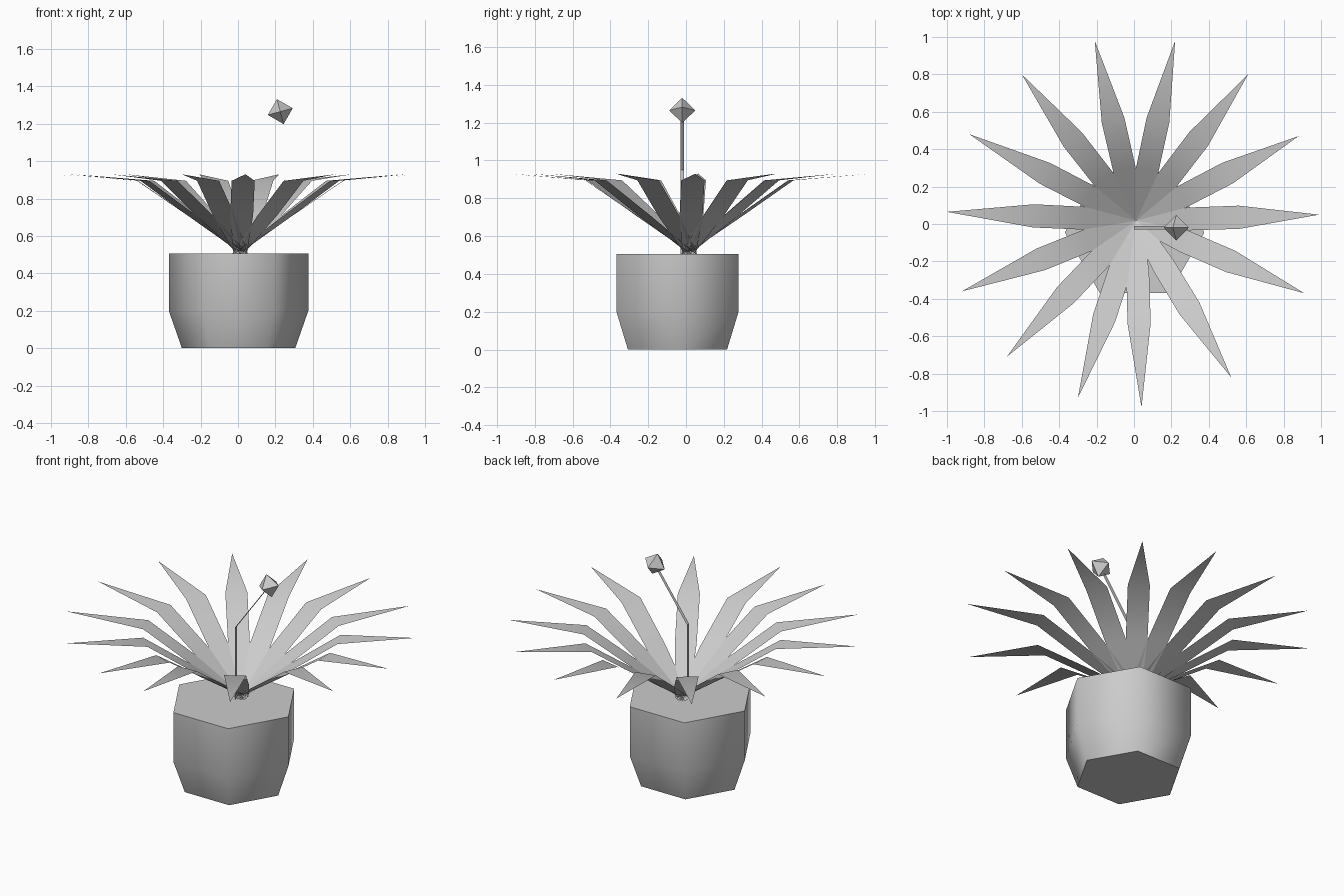
import bpy, bmesh, math
from mathutils import Vector

if "Cube" in bpy.data.objects:
    bpy.data.objects.remove(bpy.data.objects["Cube"])

grey = bpy.data.materials.new("plain grey")
grey.use_nodes = True
grey.diffuse_color = (0.6, 0.6, 0.6, 1)
grey.node_tree.nodes["Principled BSDF"].inputs["Base Color"].default_value = (0.6, 0.6, 0.6, 1)


def add_object(name, bm):
    mesh = bpy.data.meshes.new(name)
    bm.to_mesh(mesh)
    bm.free()
    mesh.materials.append(grey)
    obj = bpy.data.objects.new(name, mesh)
    bpy.context.collection.objects.link(obj)
    return obj


def ribbon(bm, pairs):
    """Flat strip through pairs of edge points."""
    rows = [[bm.verts.new(p) for p in pair] for pair in pairs]
    for (a, b), (c, d) in zip(rows, rows[1:]):
        bm.faces.new((a, b, d, c))
    return rows[-1]


# Six-sided pot: tapered foot, straight wall, closed top
bm = bmesh.new()
rings = []
for radius, z in ((0.303, 0), (0.373, 0.2), (0.373, 0.505)):
    rings.append([bm.verts.new((0.003 + radius * math.cos(i * math.pi / 3),
                                -0.045 + radius * math.sin(i * math.pi / 3), z))
                  for i in range(6)])
for low, high in zip(rings, rings[1:]):
    for i in range(6):
        j = (i + 1) % 6
        bm.faces.new((low[i], low[j], high[j], high[i])).smooth = True
bm.faces.new(rings[0][::-1])
bm.faces.new(rings[-1])
add_object("pot", bm)

# Leaves: rising straight blades that bend level into long points
tips = [(-0.21, 0.98), (0.22, 0.98), (0.61, 0.80), (0.88, 0.47), (0.99, 0.05),
        (0.91, -0.37), (0.52, -0.82), (0.04, -0.98), (-0.30, -0.93),
        (-0.68, -0.71), (-0.92, -0.36), (-1.0, 0.065), (-0.88, 0.48), (-0.60, 0.80)]
blade = ((-0.03, 0.035, 0.5), (0.28, 0.061, 0.71), (0.55, 0.062, 0.895))
base = Vector((0.012, 0.018, 0))
bm = bmesh.new()
for x, y in tips:
    tip = Vector((x, y, 0.93))
    out = Vector((x, y, 0)) - base
    out.normalize()
    side = Vector((-out.y, out.x, 0))
    pairs = []
    for reach, half, z in blade:
        mid = base + out * reach + Vector((0, 0, z))
        pairs.append((mid - side * half, mid + side * half))
    a, b = ribbon(bm, pairs)
    bm.faces.new((a, b, bm.verts.new(tip)))
bmesh.ops.recalc_face_normals(bm, faces=bm.faces)
for face in bm.faces:
    if face.normal.z < 0:
        face.normal_flip()
    face.smooth = True
add_object("leaves", bm)

# Flower stalk: thin flat strip, upright and then leaning
bm = bmesh.new()
ribbon(bm, [((x, -0.03, z), (x, -0.01, z))
            for x, z in ((0, 0.5), (0, 0.95), (0.21, 1.24))])
add_object("flower_stalk", bm)

# Eight-faced bud
bm = bmesh.new()
bmesh.ops.create_cube(bm, size=0.01)
bm.clear()
r = 0.069
waist = [bm.verts.new(p) for p in ((r, 0, 0), (0, r, 0), (-r, 0, 0), (0, -r, 0))]
top, bottom = bm.verts.new((0, 0, r)), bm.verts.new((0, 0, -r))
for i in range(4):
    a, b = waist[i], waist[(i + 1) % 4]
    bm.faces.new((a, b, top))
    bm.faces.new((b, a, bottom))
bud = add_object("flower_bud", bm)
bud.location = (0.226, -0.02, 1.265)
bud.rotation_euler = (0, math.radians(-15), 0)
